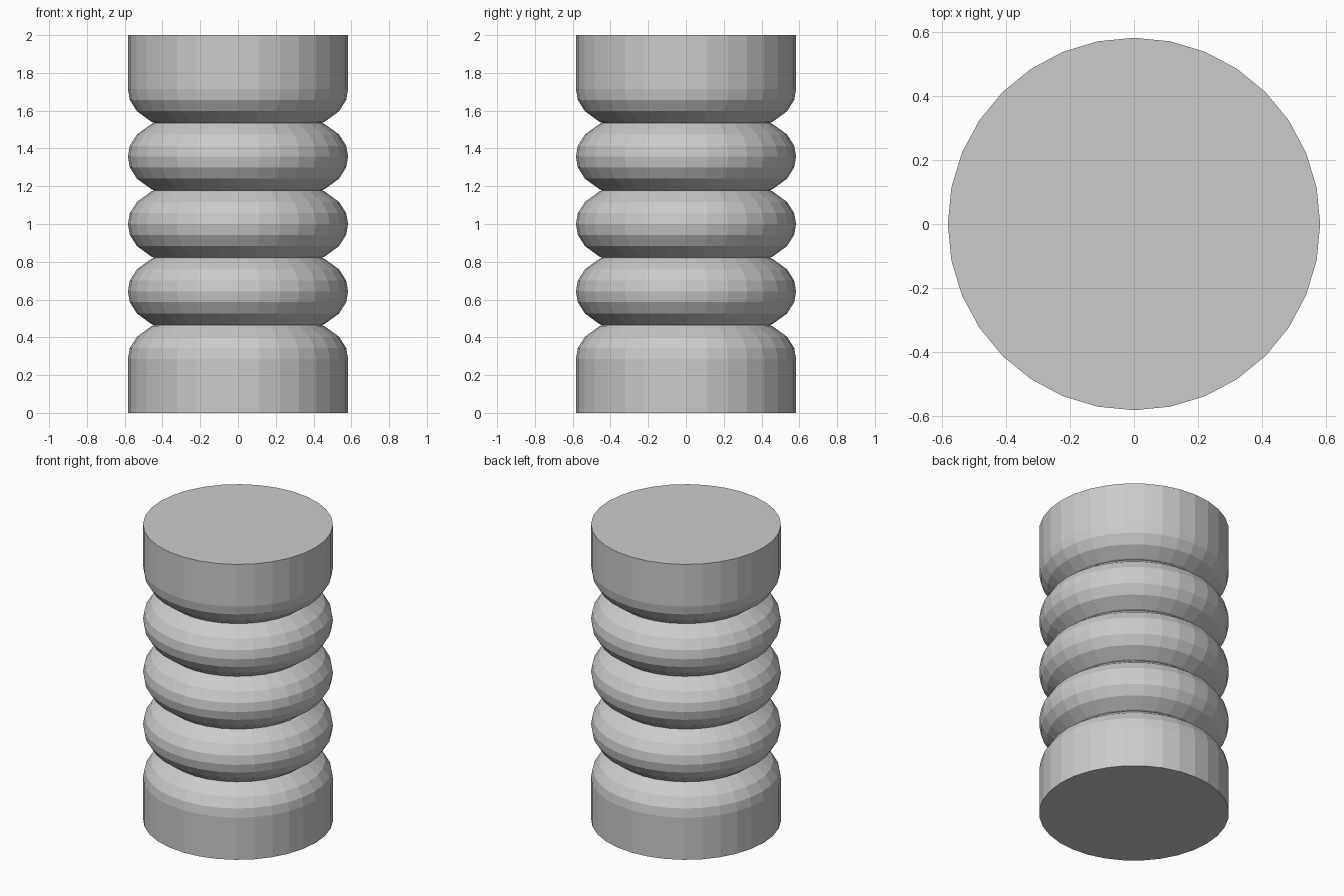
import bpy, bmesh
from math import cos, sin, tau

cube = bpy.data.objects.get("Cube")
if cube:
    bpy.data.objects.remove(cube, do_unlink=True)

SIDES = 32
RADIUS = 0.583
HEIGHT = 2.0
PITCH = 0.357          # height of one bulging ring
NECK = 0.443           # radius at the bottom of each groove

# Quarter of a bulge: (inset from the full radius, height above its middle)
BULGE = [(0, 0), (0.01, 0.057), (0.048, 0.117), (0.125, 0.173)]


def bulge_half(middle, side):
    """Profile points of the half bulge above (1) or below (-1) its middle."""
    return [(RADIUS - inset, middle + side * rise) for inset, rise in BULGE]


# Profile from the bottom rim to the top rim
centre = HEIGHT / 2
profile = [(RADIUS, 0)] + bulge_half(centre - 2 * PITCH, 1)
for i in (-1, 0, 1):
    middle = centre + i * PITCH
    profile.append((NECK, middle - PITCH / 2))
    profile += bulge_half(middle, -1)[:0:-1] + bulge_half(middle, 1)
profile.append((NECK, centre + 1.5 * PITCH))
profile += bulge_half(centre + 2 * PITCH, -1)[::-1] + [(RADIUS, HEIGHT)]

# Ribbed column: rings of vertices joined by quads, closed with flat caps
bm = bmesh.new()
rings = [[bm.verts.new((r * cos(tau * k / SIDES), r * sin(tau * k / SIDES), z))
          for k in range(SIDES)] for r, z in profile]
for low, high in zip(rings, rings[1:]):
    for k in range(SIDES):
        n = (k + 1) % SIDES
        bm.faces.new((low[k], low[n], high[n], high[k]))
bm.faces.new(rings[0][::-1])
bm.faces.new(rings[-1])

mesh = bpy.data.meshes.new("ribbed_column")
bm.to_mesh(mesh)
bm.free()
column = bpy.data.objects.new("ribbed_column", mesh)
bpy.context.collection.objects.link(column)

# Plain grey
grey = bpy.data.materials.new("plain_grey")
grey.use_nodes = True
colour = (0.6, 0.6, 0.6, 1)
grey.diffuse_color = colour
grey.node_tree.nodes["Principled BSDF"].inputs["Base Color"].default_value = colour
mesh.materials.append(grey)
